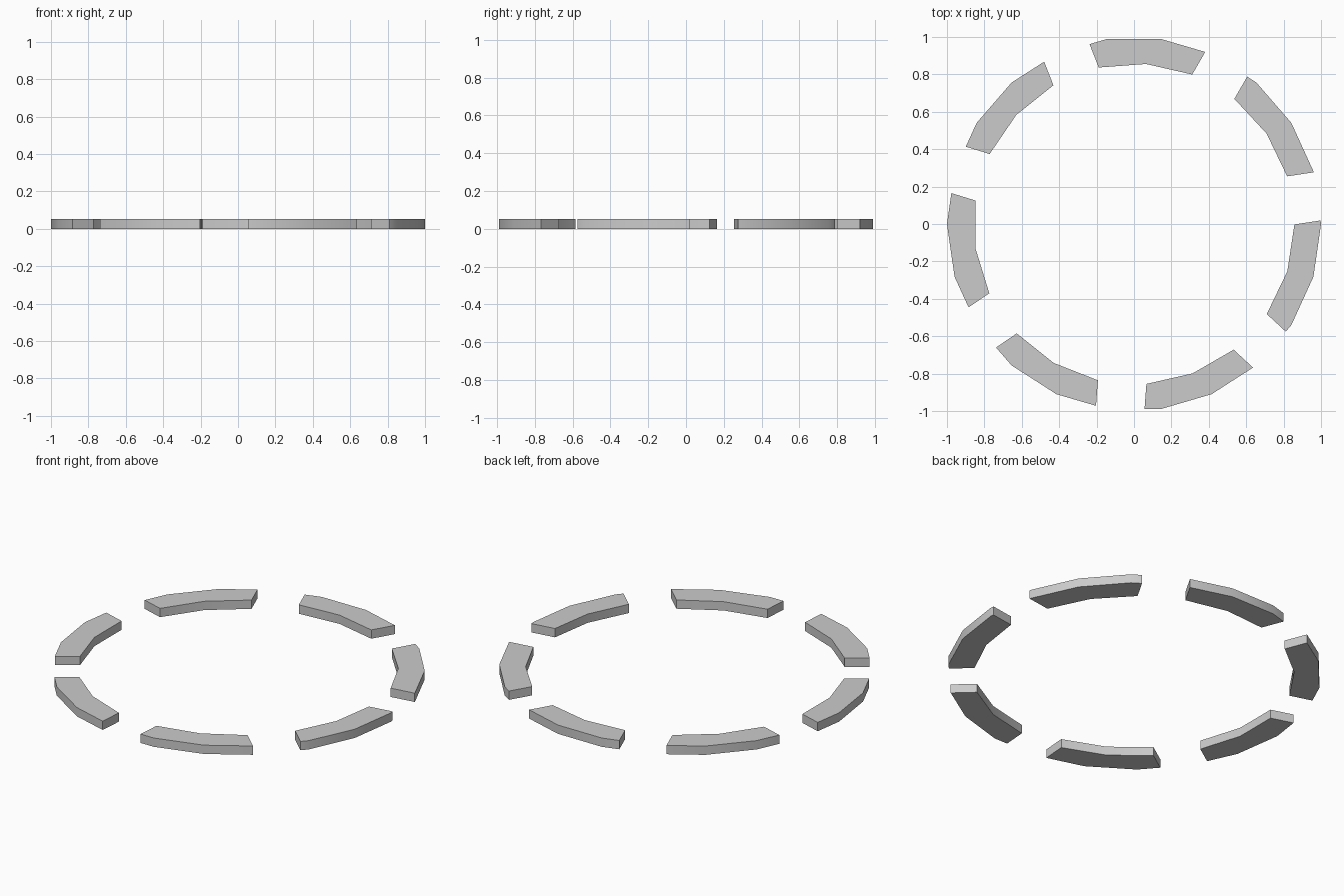
import bpy, bmesh
from math import pi, sin, cos, asin, radians, floor, ceil

if "Cube" in bpy.data.objects:
    bpy.data.objects.remove(bpy.data.objects["Cube"])

COUNT = 7            # ring pieces
HEIGHT = 0.052
GAP_HALF = 0.13      # half width of each straight gap
OUTER = (1.0, 22)    # radius, sides
INNER = (0.858, 21)


def point(ring, a):
    # point on a regular polygon at angle a
    r, n = ring
    step = 2 * pi / n
    d = r * cos(pi / n) / cos(a % step - pi / n)
    return d, (d * cos(a), d * sin(a))


def cut_angle(ring, gap, side):
    # angle where the side of a parallel gap crosses the polygon
    a = gap
    for _ in range(30):
        a = gap + asin(side * GAP_HALF / point(ring, a)[0])
    return a


def arc(ring, start_gap, end_gap):
    a0, a1 = cut_angle(ring, start_gap, 1), cut_angle(ring, end_gap, -1)
    step = 2 * pi / ring[1]
    inside = [k * step for k in range(ceil(a0 / step), floor(a1 / step) + 1)]
    return [point(ring, a)[1] for a in [a0] + inside + [a1]]


# Seven separate pieces of a low, flat ring
for i in range(COUNT):
    gap = 2 * pi / COUNT * (i + 1 / 6)
    nxt = gap + 2 * pi / COUNT
    outline = arc(OUTER, gap, nxt) + arc(INNER, gap, nxt)[::-1]
    bm = bmesh.new()
    base = bm.faces.new([bm.verts.new((x, y, 0)) for x, y in outline])
    top = bmesh.ops.extrude_face_region(bm, geom=[base], use_keep_orig=True)
    verts = [g for g in top["geom"] if isinstance(g, bmesh.types.BMVert)]
    bmesh.ops.translate(bm, verts=verts, vec=(0, 0, HEIGHT))
    bmesh.ops.recalc_face_normals(bm, faces=bm.faces)
    mesh = bpy.data.meshes.new(f"ring_segment_{i + 1}")
    bm.to_mesh(mesh)
    bm.free()
    obj = bpy.data.objects.new(mesh.name, mesh)
    bpy.context.collection.objects.link(obj)
    bpy.ops.object.select_all(action='DESELECT')
    obj.select_set(True)
    bpy.context.view_layer.objects.active = obj
    bpy.ops.object.shade_smooth_by_angle(angle=radians(30))
